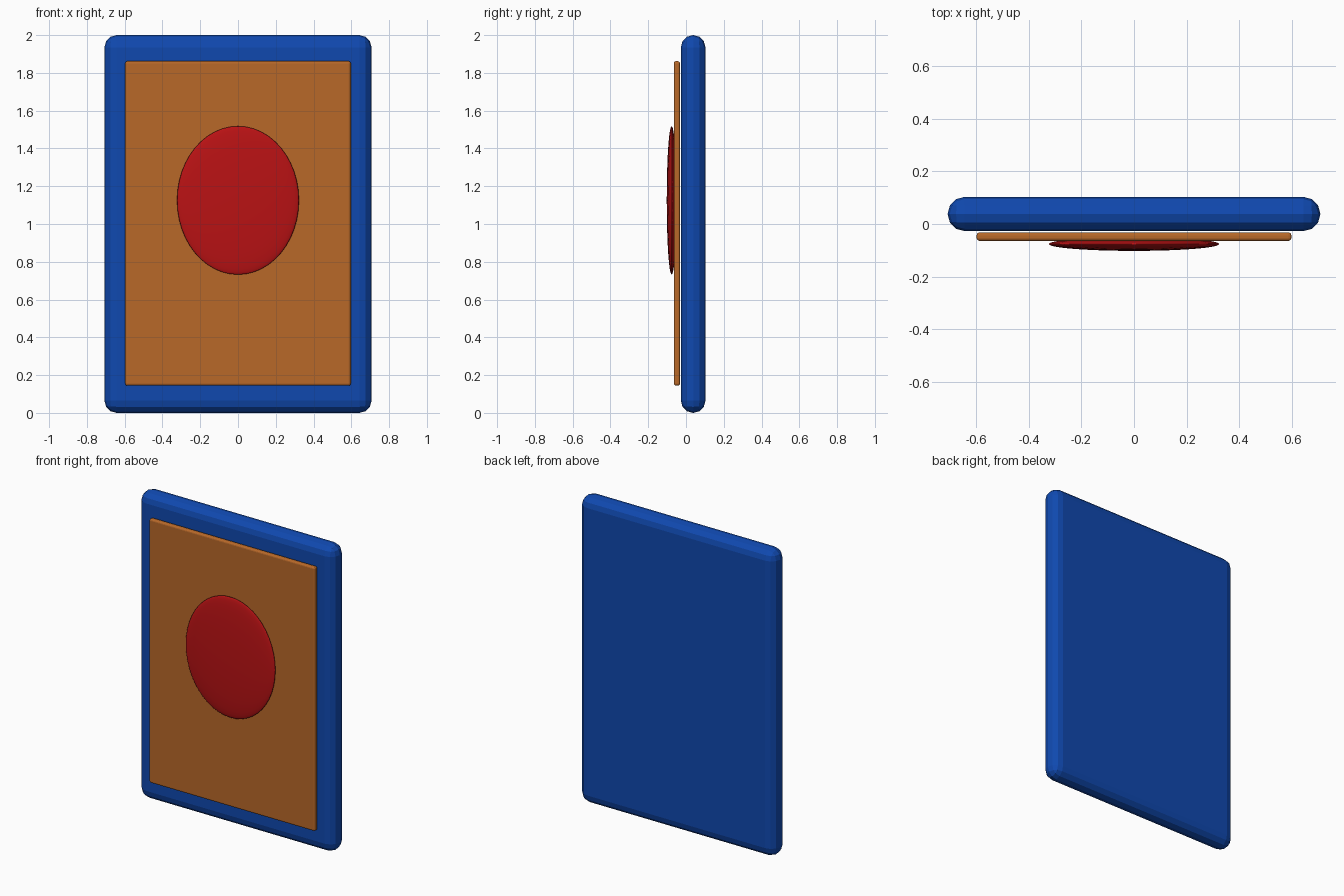
import bpy

if "Cube" in bpy.data.objects:
    bpy.data.objects.remove(bpy.data.objects["Cube"])


def material(name, rgb):
    m = bpy.data.materials.new(name)
    m.diffuse_color = (*rgb, 1)
    m.use_nodes = True
    m.node_tree.nodes["Principled BSDF"].inputs["Base Color"].default_value = m.diffuse_color
    return m


def rounded_slab(name, center, size, bevel, segments, mat):
    bpy.ops.mesh.primitive_cube_add(size=1, location=center)
    ob = bpy.context.object
    ob.name = name
    ob.scale = size
    bpy.ops.object.transform_apply(location=False, rotation=False, scale=True)
    mod = ob.modifiers.new("rounded_edges", 'BEVEL')
    mod.width = bevel
    mod.segments = segments
    ob.data.materials.append(mat)
    return ob


blue = material("blue", (0.005, 0.066, 0.43))
orange = material("orange_brown", (0.48, 0.14, 0.022))
red = material("red", (0.49, 0.006, 0.007))

# Card body with fully rounded rim
rounded_slab("card_body", (0, 0.038, 1.0), (1.414, 0.13, 2.0), 0.0645, 3, blue)

# Thin panel floating just in front of the body
rounded_slab("front_panel", (0, -0.048, 1.003), (1.194, 0.032, 1.718), 0.011, 3, orange)

# Flattened oval medallion
bpy.ops.mesh.primitive_uv_sphere_add(segments=48, ring_count=24, radius=1,
                                     location=(0, -0.076, 1.125))
oval = bpy.context.object
oval.name = "oval_medallion"
oval.scale = (0.323, 0.026, 0.393)
bpy.ops.object.transform_apply(location=False, rotation=False, scale=True)
bpy.ops.object.shade_smooth()
oval.data.materials.append(red)
